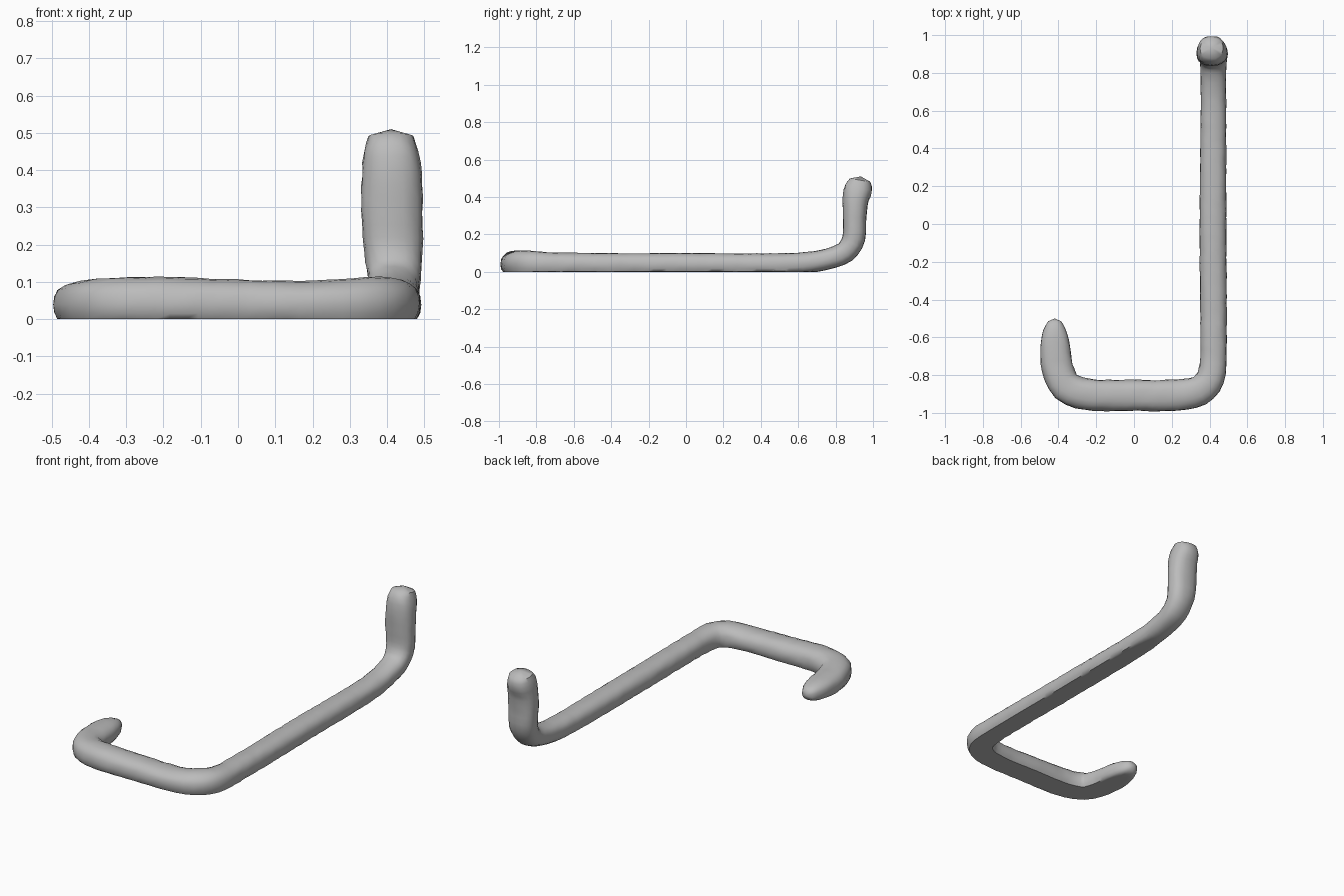
import bpy, bmesh, math, random
from mathutils import Vector

random.seed(4)
cube = bpy.data.objects.get("Cube")
if cube:
    bpy.data.objects.remove(cube)

grey = bpy.data.materials.new("plain grey")
grey.use_nodes = True
colour = (0.5, 0.5, 0.5, 1)
grey.diffuse_color = colour
grey.node_tree.nodes["Principled BSDF"].inputs["Base Color"].default_value = colour

# Stations along the rod: centre x, y, z, half width, half depth
STATIONS = [
    (-.42, -.515, .04, .035, .03), (-.42, -.56, .04, .06, .048),
    (-.417, -.65, .04, .08, .058), (-.405, -.76, .04, .083, .062),
    (-.36, -.86, .042, .084, .068), (-.25, -.902, .042, .083, .072),
    (0, -.907, .04, .082, .066), (.23, -.906, .04, .082, .064),
    (.345, -.882, .043, .08, .07), (.405, -.815, .043, .075, .068),
    (.42, -.7, .04, .07, .062), (.418, 0, .04, .071, .06),
    (.42, .55, .042, .068, .058), (.42, .73, .062, .067, .055),
    (.42, .85, .105, .07, .058), (.417, .897, .18, .078, .061),
    (.413, .902, .29, .083, .063), (.413, .908, .39, .08, .07),
    (.411, .923, .45, .073, .074), (.411, .93, .49, .06, .055),
]
SIDES = 20


def spline(a, b, c, d, t):
    """Smooth blend from b to c, with tangents limited by the shorter span."""
    span = lambda p, q: max((Vector(q[:3]) - Vector(p[:3])).length, .001)
    la, lb, lc = span(a, b), span(b, c), span(c, d)
    out = []
    for p, q, r, s in zip(a, b, c, d):
        m = (r - p) / (la + lb) * lb
        n = (s - q) / (lb + lc) * lb
        out.append((2*t**3 - 3*t*t + 1)*q + (t**3 - 2*t*t + t)*m
                   + (3*t*t - 2*t**3)*r + (t**3 - t*t)*n)
    return out


# Resample the stations evenly
samples = []
for i in range(len(STATIONS) - 1):
    a, b = STATIONS[max(i - 1, 0)], STATIONS[i]
    c, d = STATIONS[i + 1], STATIONS[min(i + 2, len(STATIONS) - 1)]
    length = (Vector(c[:3]) - Vector(b[:3])).length
    steps = max(2, round(length / .035))
    samples += [spline(a, b, c, d, k / steps) for k in range(steps)]
samples.append(list(STATIONS[-1]))

# Sweep a rounded section along the path, flattened where it rests on the ground
bm = bmesh.new()
rings = []
side = Vector((1, 0, 0))
for i, s in enumerate(samples):
    before, after = samples[max(i - 1, 0)], samples[min(i + 1, len(samples) - 1)]
    tangent = (Vector(after[:3]) - Vector(before[:3])).normalized()
    if math.hypot(tangent.x, tangent.y) > .3:
        side = Vector((tangent.y, -tangent.x, 0)).normalized()
    elif s[2] > .15:
        side = Vector((1, 0, 0))
    up = side.cross(tangent).normalized()
    ring = []
    for k in range(SIDES):
        angle = math.tau * k / SIDES
        ca, sa = math.cos(angle), math.sin(angle)
        bump = 1 + random.uniform(-.025, .025)
        u = math.copysign(abs(ca) ** .85, ca) * s[3] * bump
        v = math.copysign(abs(sa) ** .85, sa) * s[4] * bump
        p = Vector(s[:3]) + side * u + up * v
        p.z = max(p.z, 0)
        ring.append(bm.verts.new(p))
    rings.append(ring)

for r, q in zip(rings, rings[1:]):
    for k in range(SIDES):
        j = (k + 1) % SIDES
        bm.faces.new((r[k], r[j], q[j], q[k]))

# Rounded end caps
for ring, offset in ((rings[0], Vector((0, -.0, 0))), (rings[-1], Vector((0, .005, .02)))):
    centre = sum((v.co for v in ring), Vector()) / SIDES
    if ring is rings[0]:
        offset = Vector((0, .015, 0))
    tip = bm.verts.new(centre + offset)
    for k in range(SIDES):
        bm.faces.new((ring[k], ring[(k + 1) % SIDES], tip))

bmesh.ops.recalc_face_normals(bm, faces=bm.faces)
mesh = bpy.data.meshes.new("bent_rod")
bm.to_mesh(mesh)
bm.free()
mesh.materials.append(grey)
rod = bpy.data.objects.new("bent_rod", mesh)
bpy.context.collection.objects.link(rod)
bpy.ops.object.select_all(action='DESELECT')
rod.select_set(True)
bpy.context.view_layer.objects.active = rod
bpy.ops.object.shade_smooth_by_angle(angle=math.radians(50))
